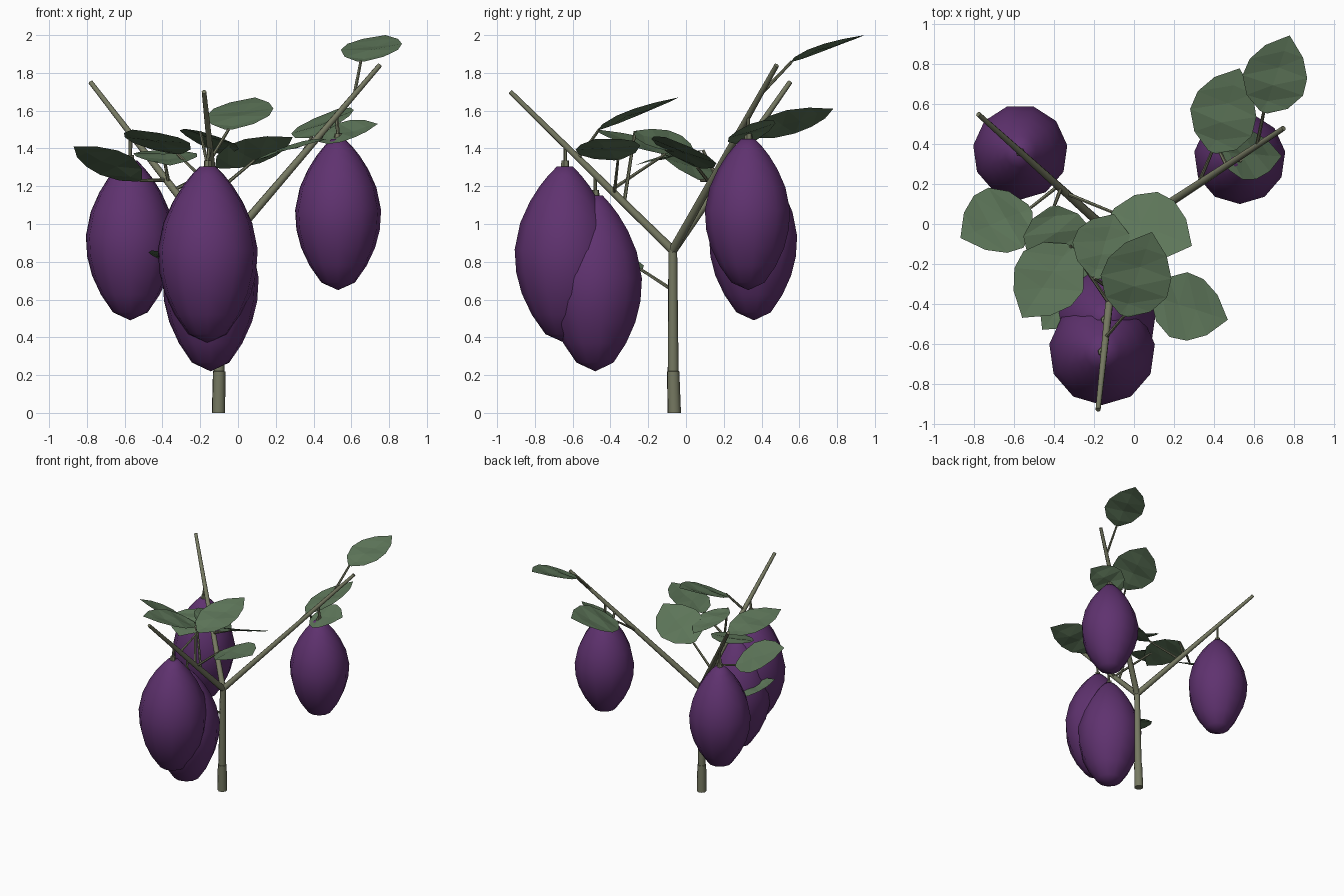
import bpy, bmesh, math
from mathutils import Vector

if "Cube" in bpy.data.objects:
    bpy.data.objects.remove(bpy.data.objects["Cube"])


def material(name, rgb):
    m = bpy.data.materials.new(name)
    m.diffuse_color = (*rgb, 1)
    m.use_nodes = True
    m.node_tree.nodes["Principled BSDF"].inputs["Base Color"].default_value = m.diffuse_color
    return m


PURPLE = material("purple_skin", (0.115, 0.032, 0.16))
GREEN = material("leaf_green", (0.11, 0.18, 0.10))
BARK = material("stem_green", (0.18, 0.19, 0.12))


def finish(name, bm, mat, smooth=None):
    bmesh.ops.recalc_face_normals(bm, faces=bm.faces)
    me = bpy.data.meshes.new(name)
    bm.to_mesh(me)
    bm.free()
    me.materials.append(mat)
    ob = bpy.data.objects.new(name, me)
    bpy.context.collection.objects.link(ob)
    if smooth:
        bpy.ops.object.select_all(action='DESELECT')
        ob.select_set(True)
        bpy.context.view_layer.objects.active = ob
        bpy.ops.object.shade_smooth_by_angle(angle=math.radians(smooth))
    return ob


def tube(name, points, radii, sides=8):
    """Capped tube through points, with a radius at each point."""
    bm = bmesh.new()
    pts = [Vector(p) for p in points]
    rings = []
    axis = (pts[-1] - pts[0]).normalized()
    u = axis.cross(Vector((0.3, 1, 0.1))).normalized()
    v = axis.cross(u)
    for p, r in zip(pts, radii):
        rings.append([bm.verts.new(p + r * (u * math.cos(a) + v * math.sin(a)))
                      for a in (2 * math.pi * i / sides for i in range(sides))])
    for a, b in zip(rings, rings[1:]):
        for i in range(sides):
            j = (i + 1) % sides
            bm.faces.new((a[i], a[j], b[j], b[i]))
    bm.faces.new(rings[0])
    bm.faces.new(rings[-1])
    return finish(name, bm, BARK, 50)


# fruit profile: (fraction down from the top, fraction of the radius)
FRUIT = [(0, .16), (.05, .33), (.11, .5), (.2, .7), (.32, .89), (.47, 1),
         (.6, .97), (.72, .86), (.84, .66), (.95, .39), (1, 0)]


def fruit(name, x, y, top, height, radius, sides=11):
    bm = bmesh.new()
    rings = []
    for t, r in FRUIT[:-1]:
        rings.append([bm.verts.new((x + radius * r * math.cos(a), y + radius * r * math.sin(a),
                                    top - t * height))
                      for a in (2 * math.pi * (i + .25) / sides for i in range(sides))])
    tip = bm.verts.new((x, y, top - height))
    for i in range(sides):
        j = (i + 1) % sides
        for a, b in zip(rings, rings[1:]):
            bm.faces.new((a[i], a[j], b[j], b[i]))
        bm.faces.new((rings[-1][i], rings[-1][j], tip))
    bm.faces.new(rings[0])
    finish(name, bm, PURPLE, 60)


# leaf outline: (fraction along, fraction of the half width, height of the midrib)
LEAF = [(0, .12, 0), (.14, .68, -.012), (.36, 1, -.002), (.58, .95, -.016), (.8, .62, -.004), (1, 0, 0)]


def leaf(name, base, tip, width, up=(0, 0, 1)):
    bm = bmesh.new()
    base, tip = Vector(base), Vector(tip)
    d = tip - base
    side = d.cross(Vector(up)).normalized()
    n = side.cross(d).normalized()
    rows = []
    for t, w, rib in LEAF:
        mid = base + d * t + n * 0.014 * math.sin(math.pi * t)
        c = bm.verts.new(mid + n * rib)
        if w:
            s = side * w * width / 2
            rows.append((bm.verts.new(mid - s), c, bm.verts.new(mid + s)))
        else:
            rows.append((c,))
    for a, b in zip(rows, rows[1:]):
        for k in (0, 1):
            if len(b) == 3:
                bm.faces.new((a[k], a[k + 1], b[k + 1]))
                bm.faces.new((a[k], b[k + 1], b[k]))
            else:
                bm.faces.new((a[k], a[k + 1], b[0]))
    finish(name, bm, GREEN)


# trunk and three branches
FORK = Vector((-0.09, -0.07, 0.86))
tube("trunk", [(-.103, -.062, 0), (-.10, -.068, .22), (-.10, -.068, .221), FORK + Vector((0, 0, .02))],
     [.037, .034, .030, .024])
ENDS = {"right": Vector((.75, .48, 1.84)), "left": Vector((-.78, .55, 1.75)),
        "front": Vector((-.18, -.93, 1.70))}
for key, end in ENDS.items():
    tube("branch_" + key, [FORK, FORK.lerp(end, .5), end], [.024, .019, .013])

# fruits hanging from the branches: branch, x, y, top, height, radius
FRUITS = [("front", -.16, -.64, 1.305, .935, .267), ("front", -.145, -.48, 1.15, .93, .257),
          ("left", -.57, .36, 1.335, .845, .238), ("right", .53, .33, 1.45, .80, .230)]
for i, (key, x, y, top, h, r) in enumerate(FRUITS, 1):
    fruit(f"fruit_{i}", x, y, top, h, r)
    tube(f"fruit_cap_{i}", [(x, y, top - .02), (x, y, top + .03)], [.024, .02], 6)
    t = (y - FORK.y) / (ENDS[key].y - FORK.y)
    tube(f"fruit_stalk_{i}", [(x, y, top + .02), FORK.lerp(ENDS[key], t)], [.01, .01], 6)

# leaves: branch, place on branch, base, tip, width, up direction
UP = (0, 0, 1)
LEAVES = [
    ("right", .84, (.65, .56, 1.86), (.78, .945, 2.0), .32, UP),
    ("right", .49, (.39, .36, 1.46), (.53, .78, 1.61), .35, (-.3, 0, 1)),
    ("right", .66, (.43, .36, 1.44), (.74, .34, 1.53), .27, (0, -.4, 1)),
    ("left", .42, (-.52, .08, 1.23), (-.87, -.07, 1.41), .36, (0, .3, 1)),
    ("left", .40, (-.40, .09, 1.39), (-.36, -.27, 1.31), .34, UP),
    ("left", .36, (-.11, .06, 1.30), (.29, -.11, 1.46), .37, (0, .3, 1)),
    ("front", .38, (-.32, -.11, 1.37), (-.56, -.47, 1.50), .36, UP),
    ("front", .30, (-.20, -.27, 1.49), (-.10, .05, 1.37), .33, (.25, 0, 1)),
    ("front", .58, (-.05, -.46, 1.50), (.09, -.04, 1.67), .35, UP),
    ("front", .36, (.09, -.36, 1.34), (.47, -.48, 1.45), .34, (0, -.15, 1)),
    (None, 0, (-.22, -.24, .76), (-.46, -.53, .86), .26, UP),
]
for i, (key, t, base, tip, w, up) in enumerate(LEAVES, 1):
    leaf(f"leaf_{i}", base, tip, w, up)
    start = FORK.lerp(ENDS[key], t) if key else Vector((-.10, -.07, .65))
    tube(f"twig_{i}", [start, base], [.010, .008], 6)
